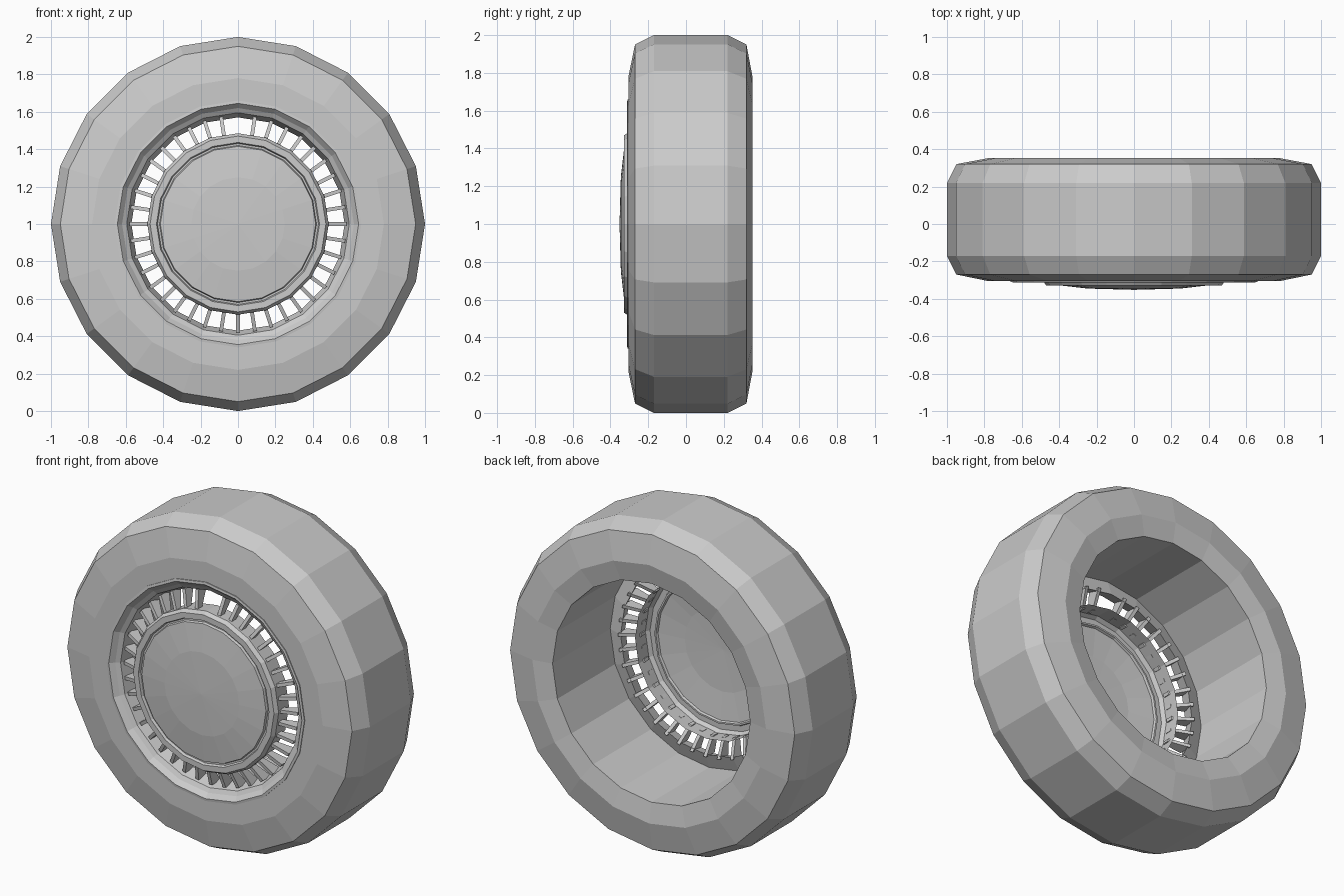
import bpy, bmesh
from math import sin, cos, radians, tau
from mathutils import Matrix

if "Cube" in bpy.data.objects:
    bpy.data.objects.remove(bpy.data.objects["Cube"])

SIDES = 20
CENTRE = Matrix.Translation((0, 0, 1))


def finish(name, bm):
    bmesh.ops.recalc_face_normals(bm, faces=bm.faces)
    bm.transform(CENTRE)
    mesh = bpy.data.meshes.new(name)
    bm.to_mesh(mesh)
    bm.free()
    ob = bpy.data.objects.new(name, mesh)
    bpy.context.collection.objects.link(ob)
    return ob


def lathe(name, profile, closed=False):
    """Revolve (radius, y) points around the axle."""
    bm = bmesh.new()
    rings = []
    for r, y in profile:
        if r == 0:
            rings.append([bm.verts.new((0, y, 0))] * SIDES)
        else:
            rings.append([bm.verts.new((r * cos(tau * i / SIDES), y, r * sin(tau * i / SIDES)))
                          for i in range(SIDES)])
    pairs = list(zip(rings, rings[1:]))
    if closed:
        pairs.append((rings[-1], rings[0]))
    for a, b in pairs:
        for i in range(SIDES):
            j = (i + 1) % SIDES
            bm.faces.new(list(dict.fromkeys((a[i], a[j], b[j], b[i]))))
    return finish(name, bm)


# Tyre with its open barrel at the back
lathe("tyre", [(0.66, -0.22), (0.66, -0.305), (0.78, -0.305), (0.95, -0.27), (1.0, -0.17),
               (1.0, 0.22), (0.95, 0.32), (0.78, 0.352), (0.66, 0.33)], closed=True)

# Rim lip sloping in to the slots
lathe("rim", [(0.66, -0.30), (0.66, -0.31), (0.645, -0.312), (0.62, -0.285),
              (0.595, -0.27), (0.57, -0.19), (0.66, -0.22)], closed=True)

# Domed hub cap with groove, raised ring and rear wall
lathe("hub_cap", [(0, -0.352), (0.25, -0.345), (0.415, -0.326), (0.42, -0.312), (0.43, -0.312),
                  (0.436, -0.328), (0.47, -0.328), (0.485, -0.305), (0.48, -0.20)])

# Wedge-shaped fins bridging hub and rim, one missing at the top
bm = bmesh.new()
for k in range(40):
    if k == 10:
        continue
    turn = Matrix.Rotation(radians(-9 * k), 4, 'Y')
    sides = [[bm.verts.new(turn @ Matrix.Translation((r, y, t)).to_translation())
              for r, y in ((0.475, -0.29), (0.58, -0.26), (0.58, -0.18), (0.475, -0.25))]
             for t in (-0.01, 0.01)]
    a, b = sides
    bm.faces.new(a)
    bm.faces.new(b[::-1])
    for i in range(4):
        j = (i + 1) % 4
        bm.faces.new((a[i], b[i], b[j], a[j]))
finish("fins", bm)
